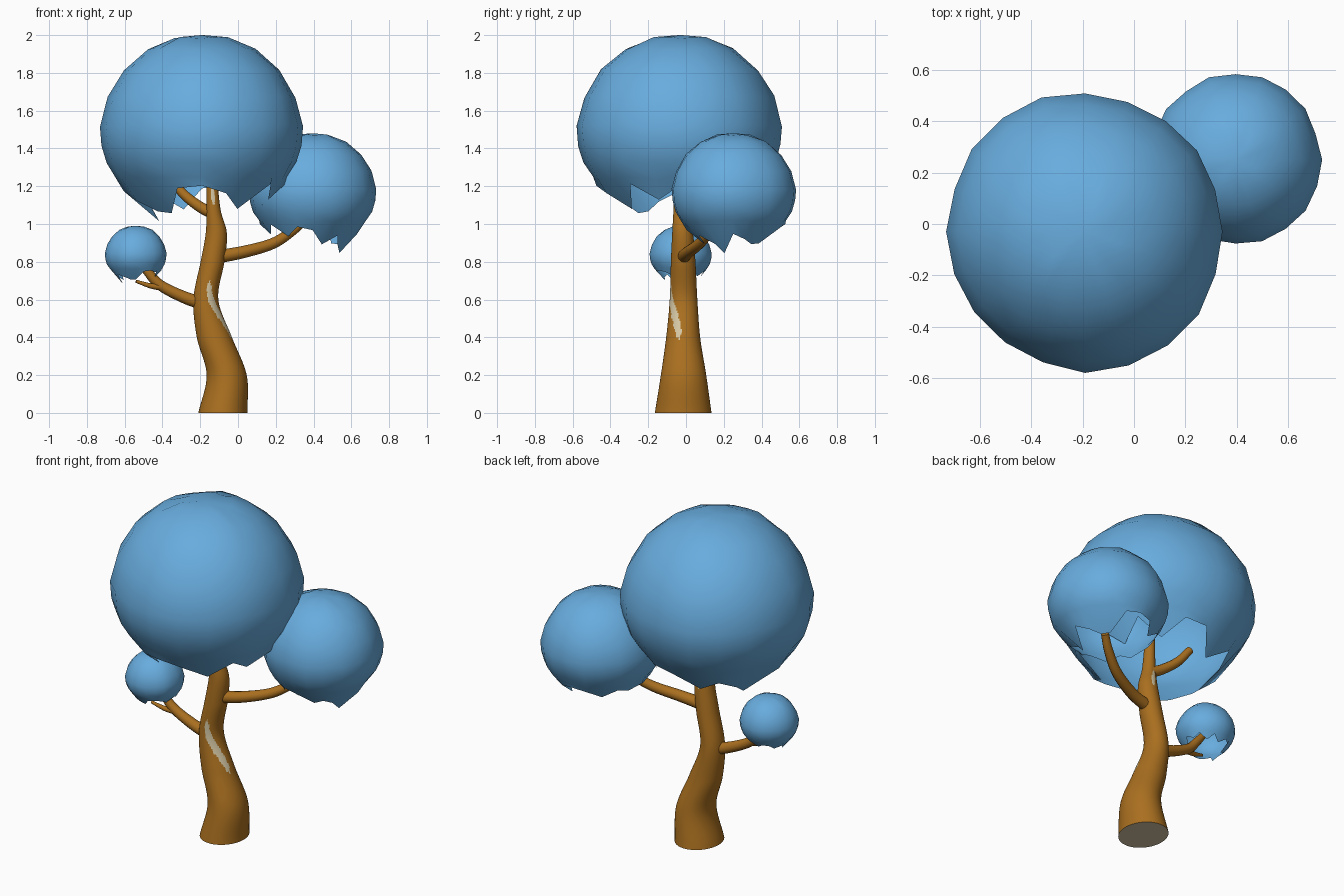
import bpy, bmesh, math, random
from mathutils import Vector

if "Cube" in bpy.data.objects:
    bpy.data.objects.remove(bpy.data.objects["Cube"])

random.seed(4)


def material(name, rgb):
    m = bpy.data.materials.new(name)
    m.diffuse_color = (*rgb, 1)
    m.use_nodes = True
    m.node_tree.nodes["Principled BSDF"].inputs["Base Color"].default_value = m.diffuse_color
    return m


BLUE = material("leaf blue", (0.138, 0.413, 0.730))
BROWN = material("bark brown", (0.40, 0.160, 0.014))
PALE = material("pale wood", (0.66, 0.57, 0.37))


def finish(bm, name, mats, angle):
    bmesh.ops.recalc_face_normals(bm, faces=bm.faces)
    me = bpy.data.meshes.new(name)
    bm.to_mesh(me)
    bm.free()
    ob = bpy.data.objects.new(name, me)
    bpy.context.collection.objects.link(ob)
    for m in mats:
        me.materials.append(m)
    bpy.ops.object.select_all(action='DESELECT')
    ob.select_set(True)
    bpy.context.view_layer.objects.active = ob
    bpy.ops.object.shade_smooth_by_angle(angle=math.radians(angle))
    return ob


def smooth_path(keys, steps):
    """Catmull-Rom through rows of numbers."""
    k = [Vector(r) for r in keys]
    k = [2 * k[0] - k[1]] + k + [2 * k[-1] - k[-2]]
    out = []
    for i in range(1, len(k) - 2):
        a, b, c, d = k[i - 1:i + 3]
        for s in range(steps):
            t = s / steps
            out.append(0.5 * (2 * b + (c - a) * t + (2 * a - 5 * b + 4 * c - d) * t * t
                              + (3 * b - a - 3 * c + d) * t ** 3))
    return out + [k[-2]]


def skin(bm, rings):
    """Bridge closed rings of equal length."""
    n = len(rings[0])
    for lo, hi in zip(rings, rings[1:]):
        for i in range(n):
            j = (i + 1) % n
            bm.faces.new((lo[i], lo[j], hi[j], hi[i]))


# Trunk: rows of z, centre x, centre y, half width x, half width y
TRUNK = [(0, -.08, -.015, .130, .150), (.2, -.06, -.013, .106, .120),
         (.4, -.125, -.015, .093, .090), (.6, -.17, -.013, .066, .073),
         (.8, -.135, -.015, .063, .065), (.95, -.115, -.018, .056, .055),
         (1.08, -.13, -.028, .037, .038), (1.27, -.14, -.03, .028, .028)]
N = 72
trunk_rows = list(zip(smooth_path([r[:3] for r in TRUNK], 14),
                      smooth_path([(r[3], r[4], 0) for r in TRUNK], 14)))
bm = bmesh.new()
rings = []
for c, w in trunk_rows:
    rings.append([bm.verts.new((c[1] + w[0] * math.cos(math.tau * i / N),
                                c[2] + w[1] * math.sin(math.tau * i / N), c[0]))
                  for i in range(N)])
skin(bm, rings)
base = bm.faces.new(rings[0])
bm.faces.new(rings[-1])
# Bare streaks: (z low, z high, angle low, angle high, half width)
STREAKS = [(.39, .70, -14, -82, 17), (1.10, 1.20, -85, -90, 18), (.94, 1.06, 85, 95, 15)]
for f in bm.faces:
    if len(f.verts) > 4:
        continue
    p = f.calc_center_median()
    c = min((r[0] for r in trunk_rows), key=lambda q: abs(q[0] - p.z))
    ang = math.degrees(math.atan2(p.y - c[2], p.x - c[1]))
    for z0, z1, a0, a1, hw in STREAKS:
        t = (p.z - z0) / (z1 - z0)
        if 0 < t < 1:
            mid = a0 + (a1 - a0) * t * t * (3 - 2 * t)
            if abs(ang - mid) < hw * math.sin(math.pi * t) ** .5:
                f.material_index = 1
base.material_index = 1
finish(bm, "trunk", [BROWN, PALE], 40)


# Branches: tapered tubes along a smoothed path
def branch(name, pts, r0, r1, n=12):
    path = smooth_path(pts, 6)
    bm = bmesh.new()
    rings = []
    for i, p in enumerate(path):
        d = (path[min(i + 1, len(path) - 1)] - path[max(i - 1, 0)]).normalized()
        u = d.cross(Vector((0, 1, 0))).normalized()
        v = d.cross(u)
        r = r0 + (r1 - r0) * i / (len(path) - 1)
        rings.append([bm.verts.new(p + r * (u * math.cos(math.tau * k / n)
                                            + v * math.sin(math.tau * k / n)))
                      for k in range(n)])
    skin(bm, rings)
    bm.faces.new(rings[0])
    bm.faces.new(rings[-1])
    finish(bm, name, [BROWN], 50)


branch("right_branch", [(-.12, -.015, .825), (.02, .01, .85), (.18, .07, .895),
                        (.29, .13, .965), (.36, .18, 1.03)], .036, .022)
branch("left_branch", [(-.17, -.015, .575), (-.28, -.02, .61), (-.41, -.025, .675),
                       (-.48, -.03, .75), (-.52, -.03, .80)], .036, .02)
branch("left_twig", [(-.39, -.025, .665), (-.46, -.045, .672), (-.54, -.06, .697)], .02, .008)
branch("upper_branch", [(-.12, -.02, 1.05), (-.20, .0, 1.09), (-.29, .03, 1.16),
                        (-.36, .05, 1.25)], .032, .022)

# Canopies: open bulbs with a ragged hem, leaning towards one direction
PROFILE = [(.27, .86), (.53, .755), (.765, .55), (.925, .285), (1, 0),
           (.985, -.19), (.935, -.36), (.84, -.51)]
# Hem depth every 18 degrees, counter-clockwise from +x
HEM = [.60, .80, .62, .78, .60, .62, .82, .66, .78, .92,
       .62, .72, .82, .84, .60, .58, .66, .82, .58, .74]


def canopy(name, centre, radius, shift, lean_deg, lean):
    bm = bmesh.new()
    c = Vector(centre)
    n = len(HEM)
    wob = [random.uniform(.98, 1.02) for _ in range(n)]

    def point(i, r, z):
        a = math.tau * i / n
        return bm.verts.new(c + radius * Vector((r * wob[i] * math.cos(a),
                                                 r * wob[i] * math.sin(a), z)))

    rings = [[point(i, r, z + random.uniform(-.012, .012)) for i in range(n)]
             for r, z in PROFILE]
    hem = []
    for i in range(n):
        d = HEM[(i - shift) % n] + lean * math.cos(math.tau * i / n - math.radians(lean_deg))
        d = max(.56, d)
        hem.append(point(i, 1.0 * math.sqrt(max(.2, 1 - d * d)), -d))
    rings.append(hem)
    skin(bm, rings)
    top = bm.verts.new(c + Vector((0, 0, .89 * radius)))
    for i in range(n):
        bm.faces.new((top, rings[0][i], rings[0][(i + 1) % n]))
    ob = finish(bm, name, [BLUE], 60)
    # outward normals on the open shell
    if ob.data.polygons[-1].normal.z < 0:
        ob.data.flip_normals()


canopy("large_canopy", (-.19, -.03, 1.52), .54, 0, 200, .02)
canopy("medium_canopy", (.395, .25, 1.185), .332, 10, -20, .10)
canopy("small_canopy", (-.54, -.03, .845), .163, 2, 190, .07)
